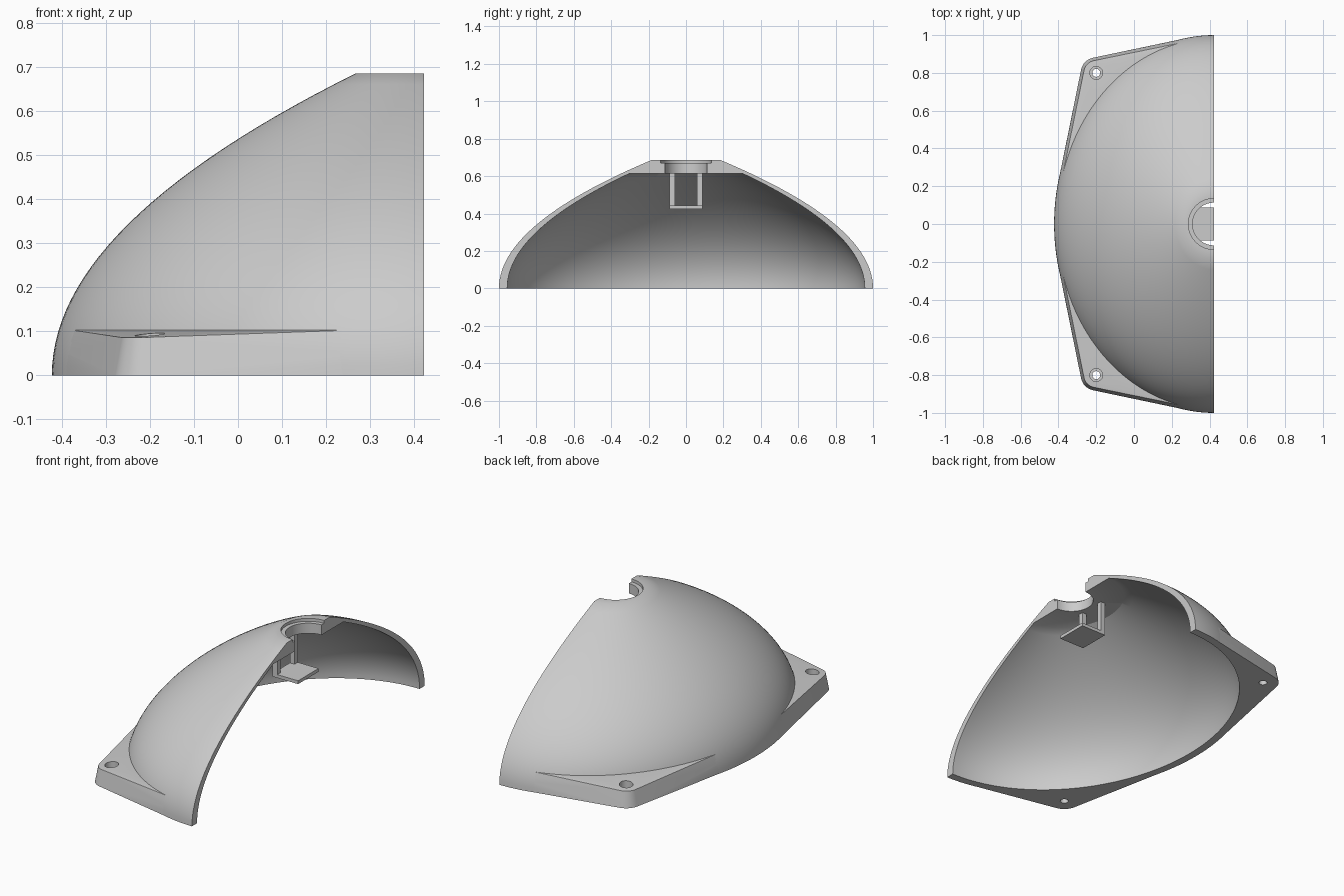
import bpy, bmesh
from math import sin, cos, pi, sqrt
from mathutils import Vector, Matrix

cube = bpy.data.objects.get("Cube")
if cube:
    bpy.data.objects.remove(cube, do_unlink=True)

CUT_X = 0.423      # plane of the straight cut face
DEPTH = 0.846      # front-to-back squash of the elliptical plan
BULGE = 0.577      # parabola constant: z^2 = BULGE * (edge - r)
TOP, CEILING = 0.686, 0.615
HOLES = [(-0.2, 0.8), (-0.2, -0.8)]

grey = bpy.data.materials.new("plain_grey")
grey.use_nodes = True
grey.diffuse_color = (0.6, 0.6, 0.6, 1)
grey.node_tree.nodes["Principled BSDF"].inputs["Base Color"].default_value = (0.6, 0.6, 0.6, 1)


def make_object(name, bm, smooth=True):
    bmesh.ops.recalc_face_normals(bm, faces=bm.faces)
    mesh = bpy.data.meshes.new(name)
    bm.to_mesh(mesh)
    bm.free()
    mesh.materials.append(grey)
    obj = bpy.data.objects.new(name, mesh)
    bpy.context.collection.objects.link(obj)
    if smooth:
        shade(obj)
    return obj


def shade(obj):
    bpy.ops.object.select_all(action="DESELECT")
    obj.select_set(True)
    bpy.context.view_layer.objects.active = obj
    bpy.ops.object.shade_smooth_by_angle(angle=0.5)


def curve(edge, z_end, squash, steps=28):
    """Parabolic wall points (radius, height, squash) from the floor up."""
    heights = [z_end * i / steps for i in range(steps + 1)]
    return [(edge - z * z / BULGE, z, squash) for z in heights]


def half_turn(r, z, squash, segments=96):
    """Points of a half ellipse ending on the cut plane."""
    return [Vector((CUT_X - r * squash * sin(pi * i / segments),
                    -r * cos(pi * i / segments), z)) for i in range(segments + 1)]


def box(name, low, high):
    bm = bmesh.new()
    bmesh.ops.create_cube(bm, size=1)
    low, high = Vector(low), Vector(high)
    for v in bm.verts:
        v.co = (low + high) / 2 + v.co * (high - low)
    return make_object(name, bm, smooth=False)


def cutter(name, bm):
    obj = make_object(name, bm, smooth=False)
    obj.hide_render = True
    return obj


def cylinder_bm(x, y, z0, z1, radius):
    bm = bmesh.new()
    bmesh.ops.create_cone(bm, cap_ends=True, segments=32, radius1=radius, radius2=radius,
                          depth=z1 - z0, matrix=Matrix.Translation((x, y, (z0 + z1) / 2)))
    return bm


# Dome shell: outer wall, stepped round socket in the top, ceiling, inner wall
socket = [(0.135, TOP, 1), (0.135, 0.67, 1), (0.113, 0.67, 1), (0.113, CEILING, 1)]
profile = curve(1.0, TOP, DEPTH) + socket + curve(0.956, CEILING, 0.84)[::-1]
bm = bmesh.new()
rows = [[bm.verts.new(p) for p in half_turn(*point)] for point in profile]
for a, b in zip(rows, rows[1:] + rows[:1]):
    for i in range(len(a) - 1):
        bm.faces.new((a[i], a[i + 1], b[i + 1], b[i]))
for end in (0, -1):
    bm.faces.new([row[end] for row in rows])
make_object("dome_shell", bm)

# Mounting flange: hull of the dome foot and two drafted corner bosses
bm = bmesh.new()
for step in range(5):
    z = 0.103 * step / 4
    for p in half_turn(0.999 - z * z / BULGE, z, DEPTH):
        bm.verts.new((p.x - 0.002 if p.x > CUT_X - 0.002 else p.x, p.y, z))
for x, y in HOLES:
    for radius, z in ((0.082, 0), (0.066, 0.086)):
        for i in range(48):
            a = 2 * pi * i / 48
            bm.verts.new((x + radius * cos(a), y + radius * sin(a), z))
hull = bmesh.ops.convex_hull(bm, input=bm.verts)
loose = set(hull["geom_interior"]) | set(hull["geom_unused"])
bmesh.ops.delete(bm, geom=[v for v in loose if isinstance(v, bmesh.types.BMVert)], context="VERTS")
flange = make_object("mounting_flange", bm, smooth=False)

# Cutters: the hollow inside the wall, and stepped screw holes
bm = bmesh.new()
bottom, top = ([bm.verts.new((CUT_X + 0.975 * DEPTH * cos(2 * pi * i / 128),
                              0.975 * sin(2 * pi * i / 128), z)) for i in range(128)]
               for z in (-0.1, 0.3))
bm.faces.new(bottom)
bm.faces.new(top)
for i in range(128):
    j = (i + 1) % 128
    bm.faces.new((bottom[i], bottom[j], top[j], top[i]))
cutters = [cutter("hollow_cutter", bm)]
for x, y in HOLES:
    cutters.append(cutter("screw_hole_cutter", cylinder_bm(x, y, -0.1, 0.2, 0.021)))
    cutters.append(cutter("screw_head_cutter", cylinder_bm(x, y, 0.055, 0.2, 0.034)))
for tool in cutters:
    mod = flange.modifiers.new("cut", "BOOLEAN")
    mod.operation = "DIFFERENCE"
    mod.solver = "EXACT"
    mod.object = tool
bpy.context.view_layer.objects.active = flange
for mod in list(flange.modifiers):
    bpy.ops.object.modifier_apply(modifier=mod.name)
for tool in cutters:
    bpy.data.objects.remove(tool, do_unlink=True)
shade(flange)

# Small shelf hung on two posts below the socket
box("shelf", (0.27, -0.088, 0.425), (CUT_X, 0.088, 0.443))
for side, name in ((1, "left_post"), (-1, "right_post")):
    y0, y1 = sorted((side * 0.06, side * 0.088))
    box(name, (0.27, y0, 0.44), (0.298, y1, CEILING + 0.01))
